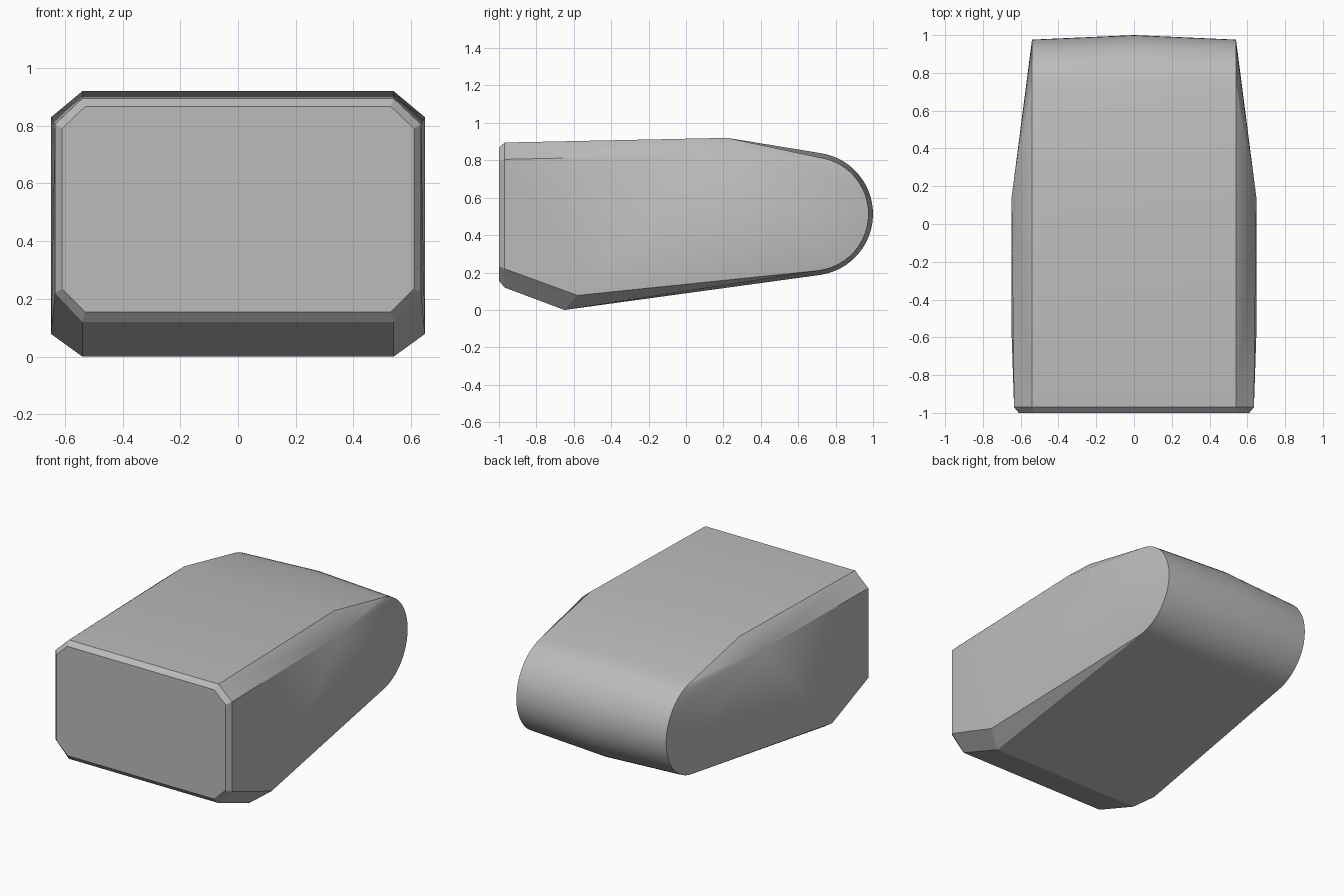
import bpy, bmesh, math

cube = bpy.data.objects.get("Cube")
if cube:
    bpy.data.objects.remove(cube, do_unlink=True)

grey = bpy.data.materials.new("plain_grey")
grey.use_nodes = True
grey.diffuse_color = (0.5, 0.5, 0.5, 1)
grey.node_tree.nodes["Principled BSDF"].inputs["Base Color"].default_value = (0.5, 0.5, 0.5, 1)

HALF = 0.54     # half width of the top and bottom panels
STEPS = 24      # segments around the rounded back


def back_arc(radius):
    """Rounded back in side section, from top to bottom."""
    start, end = math.radians(81.5), math.radians(-82.7)
    points = []
    for i in range(STEPS + 1):
        a = start + (end - start) * i / STEPS
        points.append((0.671 + radius * math.cos(a), 0.513 + radius * math.sin(a)))
    return points


def section(radius):
    """Wrap-around panel in side section, from top front to bottom front."""
    return [(-0.97, 0.895), (0.22, 0.92)] + back_arc(radius) + [(-0.65, 0), (-0.97, 0.12)]


bm = bmesh.new()
vert = bm.verts.new

# Wrap-around panel, slightly crowned along the middle of the back
middle = [vert((0, y, z)) for y, z in section(0.329)]
front_rims = []
for s in (1, -1):
    edge = [vert((s * HALF, y, z)) for y, z in section(0.305)]
    for i in range(len(edge) - 1):
        bm.faces.new((middle[i], middle[i + 1], edge[i + 1], edge[i]))

    # Side panel, tapering towards the back in a fan
    top = vert((s * 0.648, 0.14, 0.83))
    low = vert((s * 0.648, -0.58, 0.078))
    front_top = vert((s * 0.635, -0.97, 0.805))
    front_low = vert((s * 0.635, -0.97, 0.22))
    bm.faces.new((front_top, top, low, front_low))
    arc = edge[2:-2]
    for a, b in zip(arc, arc[1:]):
        bm.faces.new((top, a, b))
    bm.faces.new((top, arc[-1], low))

    # Chamfers along the top and bottom of the side
    bm.faces.new((edge[0], edge[1], top, front_top))
    bm.faces.new((edge[1], arc[0], top))
    bm.faces.new((arc[-1], edge[-2], low))
    bm.faces.new((edge[-2], edge[-1], front_low, low))
    front_rims.append([edge[0], front_top, front_low, edge[-1]])

# Front plate with a narrow bevel around it
rim = [middle[0]] + front_rims[0] + [middle[-1]] + front_rims[1][::-1]
plate_half = [(0.53, 0.867), (0.61, 0.79), (0.61, 0.235), (0.53, 0.155)]
outline = ([(0, 0.867)] + plate_half + [(0, 0.155)]
           + [(-x, z) for x, z in reversed(plate_half)])
plate = [vert((x, -1, z)) for x, z in outline]
for i in range(len(rim)):
    j = (i + 1) % len(rim)
    bm.faces.new((rim[i], rim[j], plate[j], plate[i]))
bm.faces.new(plate)

bmesh.ops.recalc_face_normals(bm, faces=bm.faces[:])
mesh = bpy.data.meshes.new("body")
bm.to_mesh(mesh)
bm.free()
mesh.materials.append(grey)

body = bpy.data.objects.new("body", mesh)
bpy.context.collection.objects.link(body)
bpy.context.view_layer.objects.active = body
body.select_set(True)
bpy.ops.object.shade_smooth_by_angle(angle=math.radians(25))
